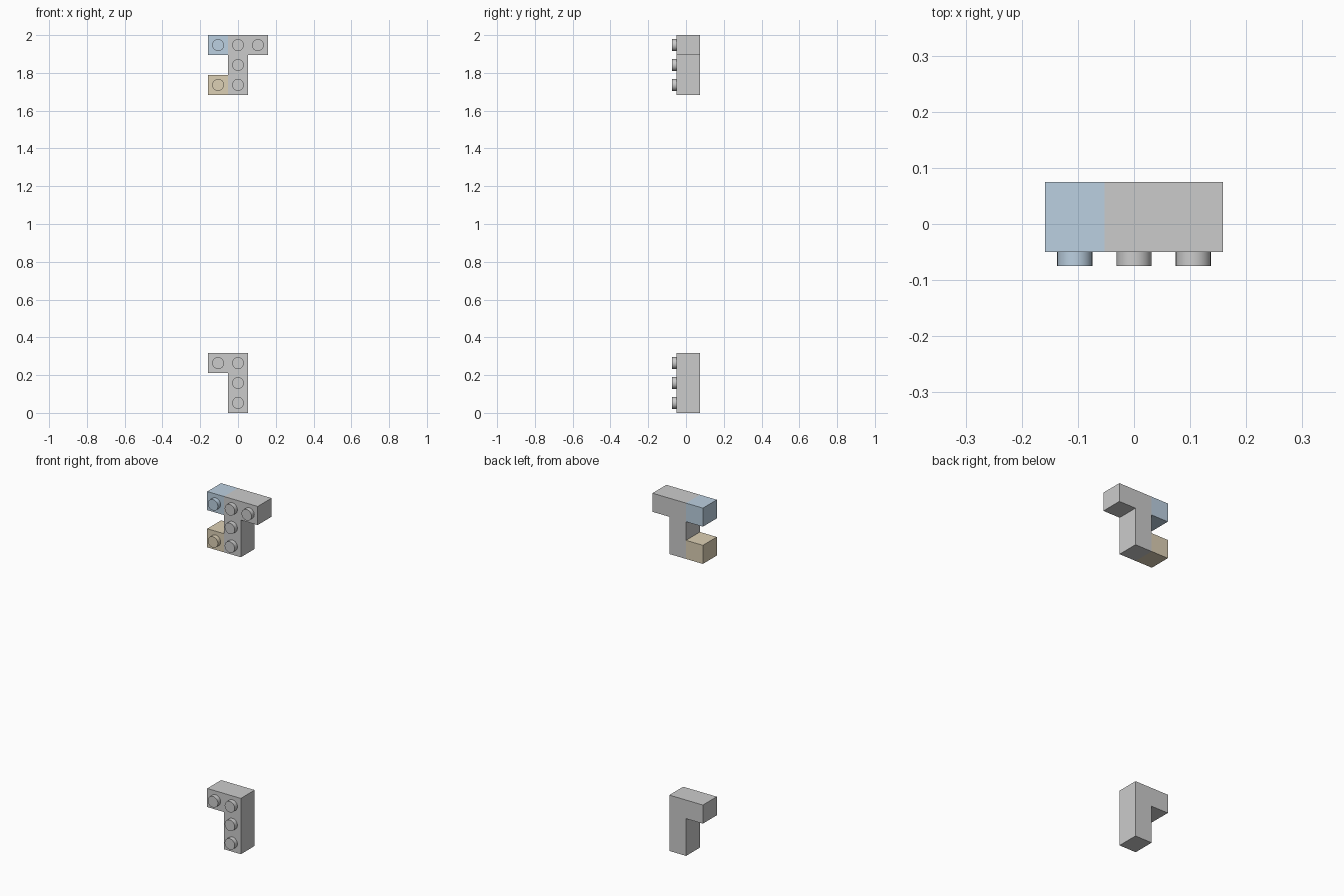
import bpy, bmesh, math
from mathutils import Vector, Matrix

if "Cube" in bpy.data.objects:
    bpy.data.objects.remove(bpy.data.objects["Cube"])

U = 0.1055                      # cell size
FRONT, BACK = -0.0497, 0.0745   # body depth range
STUD_R, STUD_TIP = 0.0313, -0.0745


def material(name, color):
    m = bpy.data.materials.new(name)
    m.diffuse_color = (*color, 1.0)
    m.use_nodes = True
    m.node_tree.nodes["Principled BSDF"].inputs["Base Color"].default_value = m.diffuse_color
    return m


GREY = material("grey", (0.8, 0.8, 0.8))
BLUE = material("blue", (0.5, 0.63, 0.75))
TAN = material("tan", (0.72, 0.63, 0.46))
MATS = [GREY, BLUE, TAN]


def studded_block(name, z0, cells):
    """cells: {(column, row): material index}, rows counted up from z0."""
    bm = bmesh.new()

    def quad(points, mat):
        f = bm.faces.new([bm.verts.new(p) for p in points])
        f.material_index = mat

    # body: front, back and every exposed cell side
    for (c, r), mat in cells.items():
        x, z = (c - 0.5) * U, z0 + r * U
        ring = [(x, z), (x + U, z), (x + U, z + U), (x, z + U)]
        quad([(px, FRONT, pz) for px, pz in ring], mat)
        quad([(px, BACK, pz) for px, pz in reversed(ring)], mat)
        for i, (dc, dr) in enumerate([(0, -1), (1, 0), (0, 1), (-1, 0)]):
            if (c + dc, r + dr) not in cells:
                (ax, az), (bx, bz) = ring[i], ring[(i + 1) % 4]
                quad([(ax, FRONT, az), (ax, BACK, az),
                      (bx, BACK, bz), (bx, FRONT, bz)], mat)
    bmesh.ops.remove_doubles(bm, verts=bm.verts[:], dist=1e-4)
    bmesh.ops.recalc_face_normals(bm, faces=bm.faces[:])
    bmesh.ops.dissolve_limit(bm, angle_limit=math.radians(1), verts=bm.verts[:],
                             edges=bm.edges[:], delimit={'MATERIAL'})

    # one round stud per cell on the front, without its hidden base
    for (c, r), mat in cells.items():
        centre = Vector((c * U, (FRONT + STUD_TIP) / 2, z0 + (r + 0.5) * U))
        verts = bmesh.ops.create_cone(
            bm, cap_ends=True, segments=32, radius1=STUD_R, radius2=STUD_R,
            depth=FRONT - STUD_TIP,
            matrix=Matrix.Translation(centre) @ Matrix.Rotation(math.pi / 2, 4, 'X'),
        )["verts"]
        faces = {f for v in verts for f in v.link_faces}
        for f in faces:
            f.material_index = mat
        base = [f for f in faces if f.normal.y > 0.9 and len(f.verts) > 4]
        bmesh.ops.delete(bm, geom=base, context='FACES_ONLY')

    mesh = bpy.data.meshes.new(name)
    bm.to_mesh(mesh)
    bm.free()
    for m in MATS[:max(cells.values()) + 1]:
        mesh.materials.append(m)
    ob = bpy.data.objects.new(name, mesh)
    bpy.context.collection.objects.link(ob)
    bpy.ops.object.select_all(action='DESELECT')
    ob.select_set(True)
    bpy.context.view_layer.objects.active = ob
    bpy.ops.object.shade_smooth_by_angle(angle=math.radians(30))


# lower block: upright with an arm to the left
studded_block("lower_block", 0.0, {(0, 0): 0, (0, 1): 0, (0, 2): 0, (-1, 2): 0})

# upper block: T shape with a blue arm end and a tan foot
studded_block("upper_block", 2.0 - 3 * U, {
    (0, 0): 0, (0, 1): 0, (0, 2): 0, (1, 2): 0, (-1, 2): 1, (-1, 0): 2})
